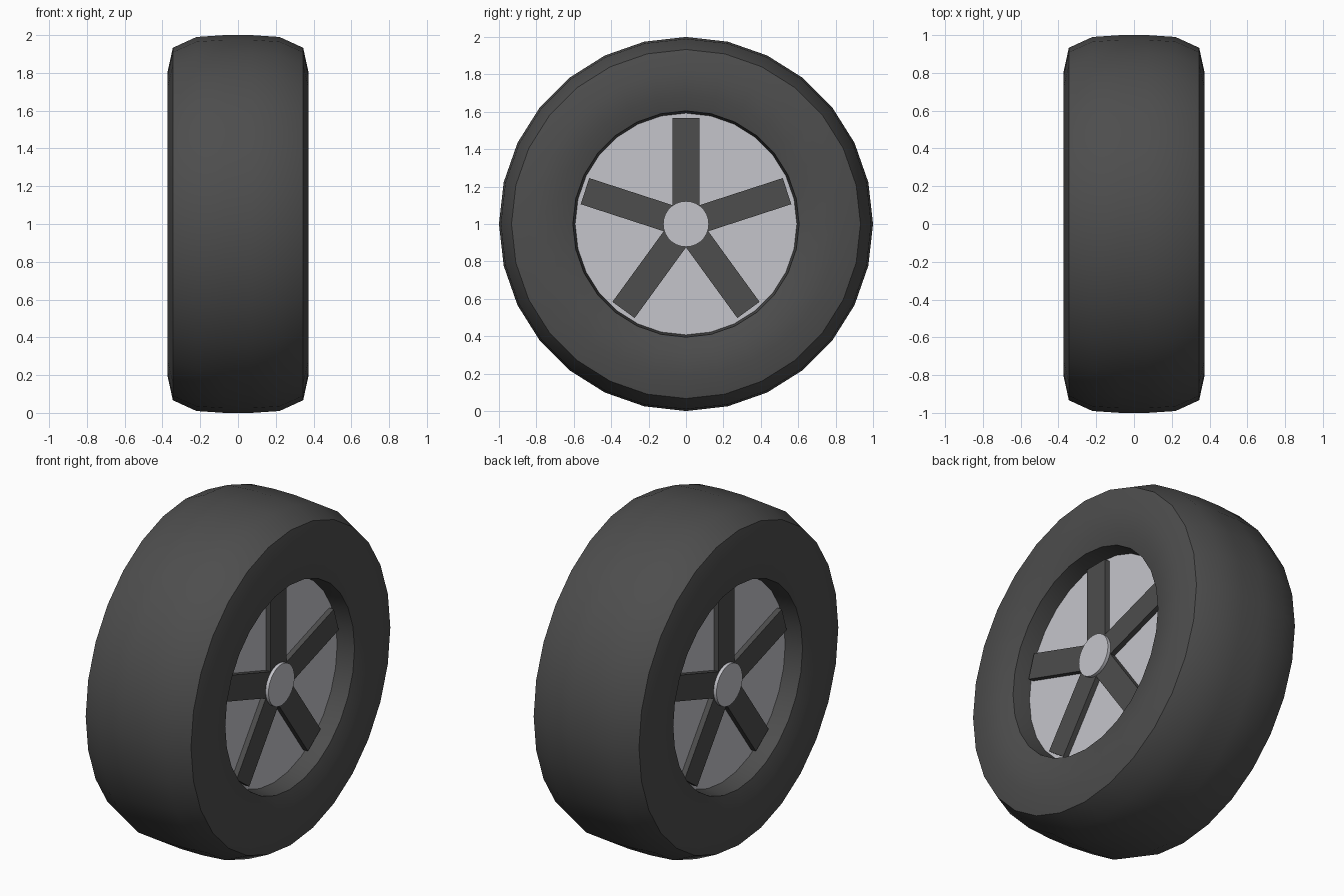
import bpy
import bmesh
import math
from mathutils import Matrix

cube = bpy.data.objects.get("Cube")
if cube:
    bpy.data.objects.remove(cube, do_unlink=True)

SEGMENTS = 28
CENTRE = Matrix.Translation((0, 0, 1))


def material(name, rgb):
    mat = bpy.data.materials.new(name)
    mat.use_nodes = True
    mat.diffuse_color = (*rgb, 1)
    mat.node_tree.nodes["Principled BSDF"].inputs["Base Color"].default_value = (*rgb, 1)
    return mat


def finish(name, bm, mat, smooth=None):
    """Turn a bmesh built around the axle into a named object."""
    bmesh.ops.recalc_face_normals(bm, faces=bm.faces)
    mesh = bpy.data.meshes.new(name)
    bm.to_mesh(mesh)
    bm.free()
    mesh.transform(CENTRE)
    mesh.materials.append(mat)
    obj = bpy.data.objects.new(name, mesh)
    bpy.context.collection.objects.link(obj)
    if smooth:
        bpy.ops.object.select_all(action="DESELECT")
        obj.select_set(True)
        bpy.context.view_layer.objects.active = obj
        bpy.ops.object.shade_smooth_by_angle(angle=math.radians(smooth))
    return obj


def disc(name, radius, half_width, mat):
    """Solid cylinder lying along the axle."""
    bm = bmesh.new()
    bmesh.ops.create_cone(bm, cap_ends=True, segments=SEGMENTS, radius1=radius,
                          radius2=radius, depth=2 * half_width,
                          matrix=Matrix.Rotation(math.pi / 2, 4, "Y"))
    return finish(name, bm, mat, 30)


rubber = material("dark rubber", (0.075, 0.075, 0.075))
metal = material("light metal", (0.56, 0.56, 0.6))

# Tyre: half profile (axle offset, radius), mirrored and spun into a closed ring
half = [(0.07, 1.0), (0.22, 0.99), (0.345, 0.933), (0.372, 0.81),
        (0.365, 0.69), (0.34, 0.605), (0.23, 0.592)]
profile = half + [(-x, r) for x, r in reversed(half)]
bm = bmesh.new()
rings = []
for i in range(SEGMENTS):
    a = math.tau * i / SEGMENTS
    rings.append([bm.verts.new((x, r * math.sin(a), r * math.cos(a))) for x, r in profile])
for i, ring in enumerate(rings):
    following = rings[(i + 1) % SEGMENTS]
    for j in range(len(profile)):
        k = (j + 1) % len(profile)
        bm.faces.new((ring[j], ring[k], following[k], following[j]))
finish("tyre", bm, rubber, 50)

# Wheel plate and hub cap
disc("wheel_plate", 0.594, 0.235, metal)
disc("hub_cap", 0.122, 0.285, metal)

# Five raised spokes on each side
for side, sign in (("left", 1), ("right", -1)):
    for n in range(5):
        bm = bmesh.new()
        bmesh.ops.create_cube(bm, size=1)
        bmesh.ops.scale(bm, vec=(0.06, 0.147, 0.5), verts=bm.verts)
        bmesh.ops.translate(bm, vec=(sign * 0.236, 0, 0.318), verts=bm.verts)
        bmesh.ops.rotate(bm, cent=(0, 0, 0), verts=bm.verts,
                         matrix=Matrix.Rotation(math.tau * n / 5, 3, "X"))
        finish(f"{side}_spoke_{n + 1}", bm, rubber)
